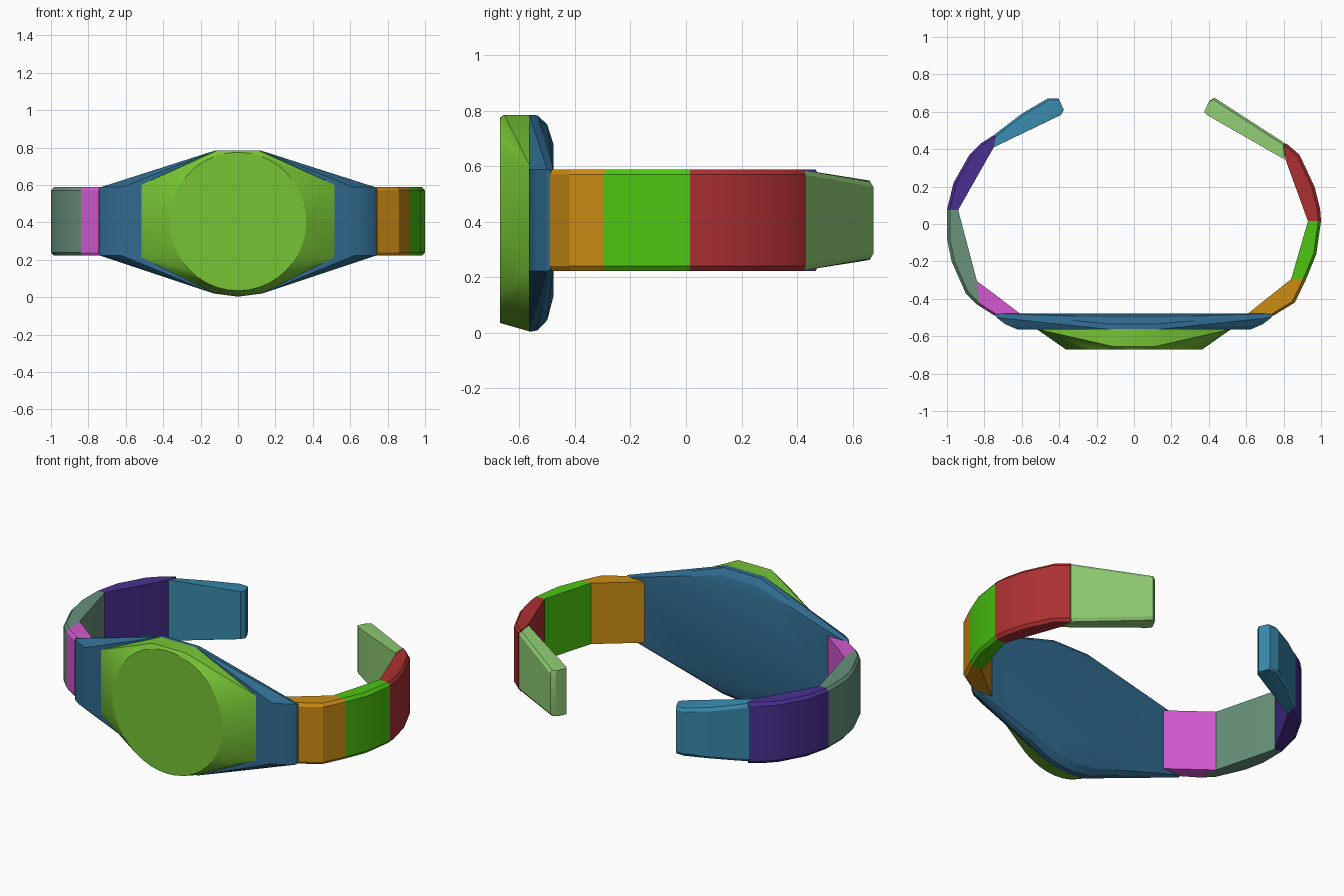
import bpy, bmesh, math

cube = bpy.data.objects.get("Cube")
if cube:
    bpy.data.objects.remove(cube)

LOW, HIGH = 0.222, 0.588   # band height range
MID = (LOW + HIGH) / 2


def material(name, rgb):
    lin = [((c / 255 + 0.055) / 1.055) ** 2.4 for c in rgb] + [1]
    m = bpy.data.materials.new(name)
    m.use_nodes = True
    m.diffuse_color = lin
    m.node_tree.nodes["Principled BSDF"].inputs["Base Color"].default_value = lin
    return m


def hull(name, points, mat):
    """Convex solid around a set of points."""
    bm = bmesh.new()
    for p in points:
        bm.verts.new(p)
    bmesh.ops.remove_doubles(bm, verts=bm.verts, dist=0.0005)
    res = bmesh.ops.convex_hull(bm, input=bm.verts)
    loose = {g for g in res["geom_interior"] + res["geom_unused"]
             if isinstance(g, bmesh.types.BMVert)}
    bmesh.ops.delete(bm, geom=list(loose), context="VERTS")
    bmesh.ops.dissolve_limit(bm, angle_limit=0.01, verts=bm.verts, edges=bm.edges)
    bmesh.ops.recalc_face_normals(bm, faces=bm.faces)
    me = bpy.data.meshes.new(name)
    bm.to_mesh(me)
    bm.free()
    me.materials.append(mat)
    ob = bpy.data.objects.new(name, me)
    bpy.context.collection.objects.link(ob)
    bpy.ops.object.select_all(action="DESELECT")
    ob.select_set(True)
    bpy.context.view_layer.objects.active = ob
    bpy.ops.object.shade_smooth_by_angle(angle=math.radians(25))
    return ob


def band_link(name, inner, outer, mat, taper=0.0):
    """Band link from plan outlines, with softened outer rims;
    taper lowers the height towards the open end at the back."""
    half = (HIGH - LOW) / 2
    pts = []
    for s in (-1, 1):
        for x, y in inner + outer:
            h = half - taper * max(0, min(1, (y - 0.42) / 0.24))
            if (x, y) in inner:
                if taper and y > 0.5:
                    h = half - taper
                pts.append((x, y, MID + s * h))
            else:
                pts.append((x * 0.985, y * 0.985, MID + s * h))
                pts.append((x, y, MID + s * (h - 0.018)))
    return hull(name, pts, mat)


def mirrored(points, y):
    return [(s * x, y, z) for x, z in points for s in (-1, 1)]


# Back plate: wide hexagon, domed slightly at the back
plate_mat = material("slate blue", (48, 106, 142))
plate = mirrored([(0.62, HIGH), (0.62, LOW), (0.12, 0.785), (0.13, 0.02), (0, 0.003)], -0.565)
plate += mirrored([(0.69, HIGH), (0.69, LOW), (0.12, 0.783), (0.13, 0.022), (0, 0.008)], -0.535)
plate += mirrored([(0.735, HIGH), (0.735, LOW), (0.12, 0.75), (0.13, 0.055), (0, 0.045)], -0.5)
plate += mirrored([(0.745, HIGH - 0.01), (0.745, LOW + 0.01), (0.11, 0.68), (0.11, 0.13)], -0.478)
hull("back_plate", plate, plate_mat)

# Dial housing: hexagonal base blending into a round face
dial_mat = material("leaf green", (119, 196, 53))
dial = mirrored([(0.52, 0.6), (0.52, 0.215), (0.12, 0.785), (0.13, 0.022), (0, 0.004)], -0.562)
dial += mirrored([(0.11, 0.785)], -0.655)
for i in range(40):
    a = math.tau * i / 40
    dial.append((0.365 * math.cos(a), -0.67, 0.405 + 0.37 * math.sin(a)))
hull("dial_housing", dial, dial_mat)

# Left band, from the plate to the open end
band_link("left_band_first", [(0.61, -0.478), (0.84, -0.295)],
          [(0.745, -0.49), (0.86, -0.42), (0.92, -0.295)],
          material("amber", (204, 140, 20)))
band_link("left_band_second", [(0.84, -0.295), (0.93, 0.015)],
          [(0.92, -0.295), (0.975, -0.16), (1.0, 0.015)],
          material("bright green", (76, 198, 16)))
band_link("left_band_third", [(0.93, 0.015), (0.81, 0.345)],
          [(1.0, 0.015), (0.995, 0.08), (0.965, 0.2), (0.885, 0.37), (0.815, 0.43)],
          material("brick red", (172, 48, 50)))
band_link("left_band_tip", [(0.805, 0.345), (0.39, 0.583), (0.375, 0.6)],
          [(0.81, 0.43), (0.43, 0.675), (0.405, 0.66)],
          material("pale green", (143, 204, 116)), taper=0.045)

# Right band, from the plate to the open end
band_link("right_band_first", [(-0.61, -0.478), (-0.84, -0.305)],
          [(-0.745, -0.49), (-0.84, -0.43)],
          material("orchid", (210, 88, 208)))
band_link("right_band_second", [(-0.84, -0.305), (-0.94, 0.075)],
          [(-0.84, -0.43), (-0.9, -0.37), (-0.975, -0.2), (-1.0, -0.08), (-1.0, 0.075)],
          material("sage", (104, 146, 123)))
band_link("right_band_third", [(-0.94, 0.075), (-0.75, 0.41)],
          [(-1.0, 0.075), (-0.965, 0.22), (-0.88, 0.37), (-0.82, 0.43), (-0.75, 0.475)],
          material("violet", (74, 48, 146)))
band_link("right_band_tip", [(-0.75, 0.41), (-0.39, 0.583), (-0.375, 0.61)],
          [(-0.75, 0.475), (-0.6, 0.59), (-0.46, 0.672), (-0.405, 0.672)],
          material("teal blue", (56, 136, 172)), taper=0.04)
